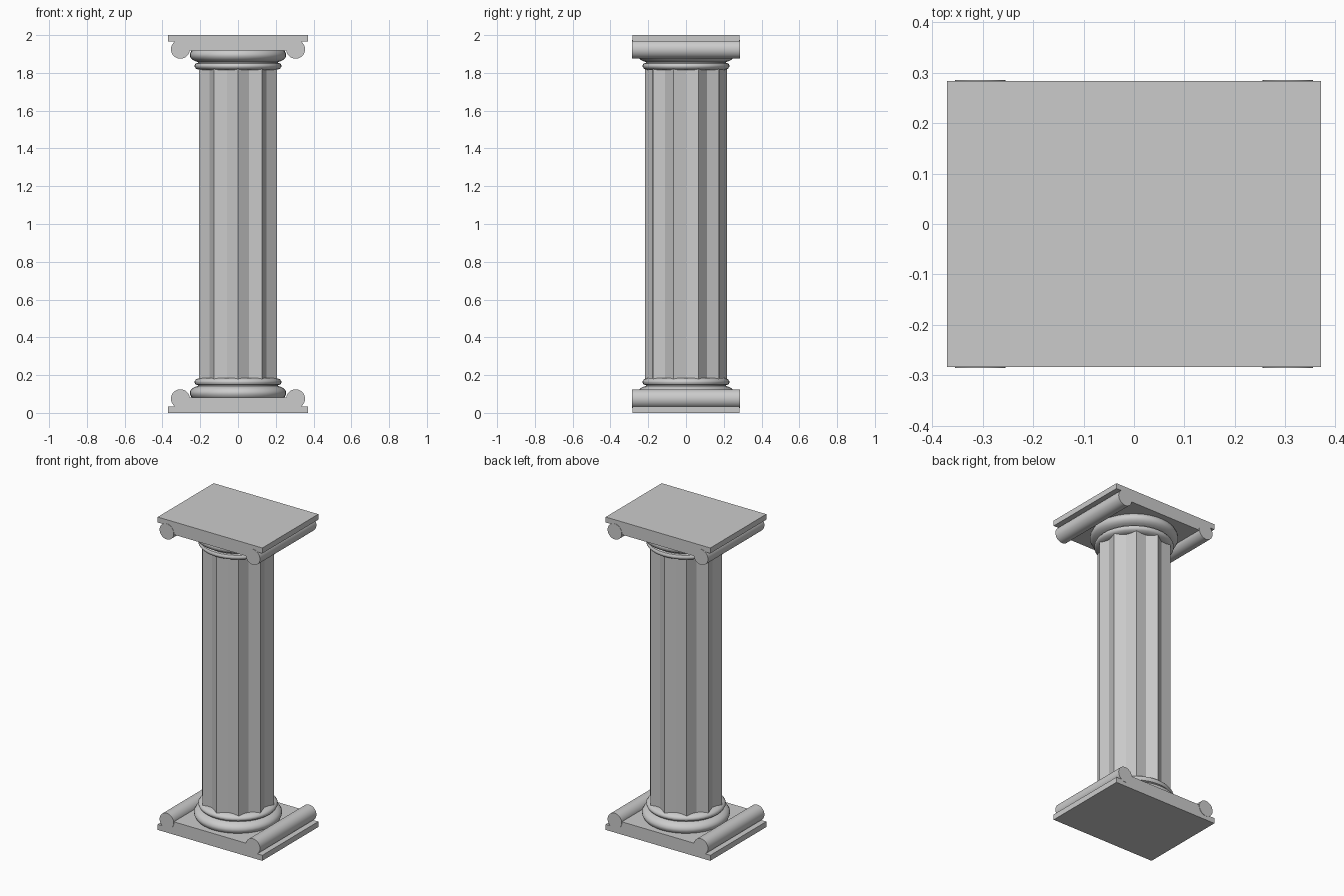
import bpy, bmesh
from math import sin, cos, pi, radians

if "Cube" in bpy.data.objects:
    bpy.data.objects.remove(bpy.data.objects["Cube"])


def make_object(name, bm, smooth=None):
    bmesh.ops.recalc_face_normals(bm, faces=bm.faces)
    mesh = bpy.data.meshes.new(name)
    bm.to_mesh(mesh)
    bm.free()
    obj = bpy.data.objects.new(name, mesh)
    bpy.context.collection.objects.link(obj)
    if smooth:
        bpy.ops.object.select_all(action='DESELECT')
        obj.select_set(True)
        bpy.context.view_layer.objects.active = obj
        bpy.ops.object.shade_smooth_by_angle(angle=radians(smooth))
    return obj


def extrude_outline(name, points, vec, smooth=None):
    bm = bmesh.new()
    face = bm.faces.new([bm.verts.new(p) for p in points])
    ext = bmesh.ops.extrude_face_region(bm, geom=[face], use_keep_orig=True)
    verts = [g for g in ext['geom'] if isinstance(g, bmesh.types.BMVert)]
    bmesh.ops.translate(bm, verts=verts, vec=vec)
    return make_object(name, bm, smooth)


def lathe(name, profile, sides=40):
    bm = bmesh.new()
    rings = [[bm.verts.new((r * cos(2 * pi * i / sides), r * sin(2 * pi * i / sides), z))
              for i in range(sides)] for r, z in profile]
    for a, b in zip(rings, rings[1:]):
        for i in range(sides):
            j = (i + 1) % sides
            bm.faces.new((a[i], a[j], b[j], b[i]))
    bm.faces.new(rings[0])
    bm.faces.new(rings[-1])
    return make_object(name, bm, 40)


# Fluted shaft: ten ridges, one facing the front
outline = []
for i in range(20):
    r = 0.217 if i % 2 == 0 else 0.188
    a = i * pi / 10
    outline.append((r * sin(a), -r * cos(a), 0.18))
extrude_outline("fluted_shaft", outline, (0, 0, 1.64))

# Moulding profile, from the slab towards the shaft (radius, height)
moulding = [(0.235, 0.075), (0.248, 0.085), (0.255, 0.10), (0.255, 0.112),
            (0.246, 0.127), (0.228, 0.137), (0.213, 0.142), (0.213, 0.147),
            (0.224, 0.15), (0.23, 0.16), (0.23, 0.168), (0.222, 0.178), (0.20, 0.186)]

# Stepped slab section in x and z
slab = [(-0.37, 0), (0.37, 0), (0.37, 0.035), (0.305, 0.035),
        (0.305, 0.082), (-0.305, 0.082), (-0.305, 0.035), (-0.37, 0.035)]

# Base and capital are the same parts mirrored about mid height
for label, flip in (("base", lambda z: z), ("capital", lambda z: 2 - z)):
    extrude_outline(label + "_slab", [(x, -0.283, flip(z)) for x, z in slab], (0, 0.566, 0))
    lathe(label + "_moulding", [(r, flip(z)) for r, z in moulding])
    # Scroll rolls along both sides
    for side, sx in (("left", -1), ("right", 1)):
        circle = [(sx * 0.305 + 0.05 * cos(2 * pi * k / 32), -0.285,
                   flip(0.075) + 0.05 * sin(2 * pi * k / 32)) for k in range(32)]
        extrude_outline(f"{label}_{side}_roll", circle, (0, 0.57, 0), 40)
